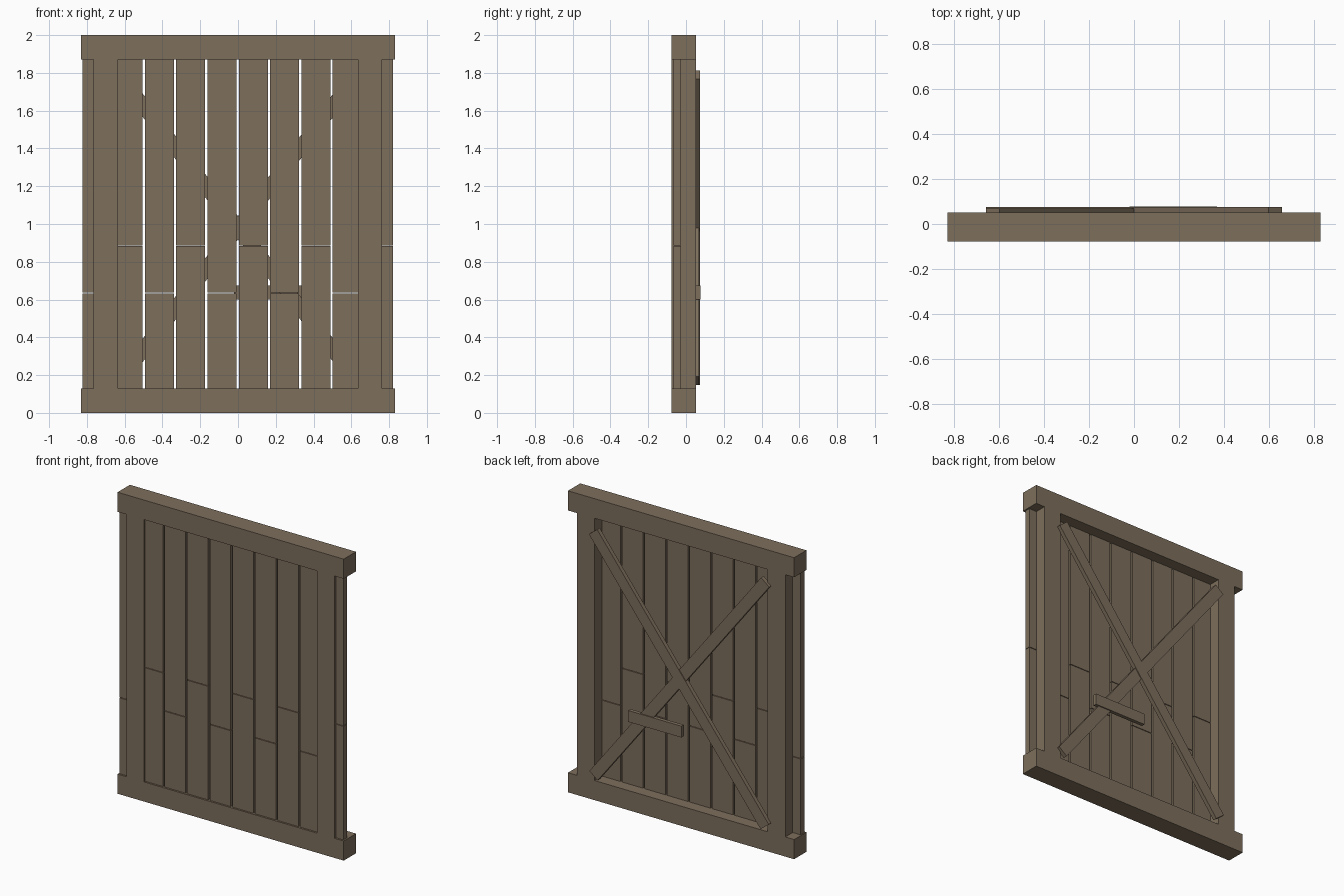
import bpy
import math

if "Cube" in bpy.data.objects:
    bpy.data.objects.remove(bpy.data.objects["Cube"])

wood = bpy.data.materials.new("weathered_brown_wood")
wood.diffuse_color = (0.205, 0.157, 0.107, 1.0)
wood.use_nodes = True
wood.node_tree.nodes["Principled BSDF"].inputs["Base Color"].default_value = wood.diffuse_color


def box(name, x, y, z, tilt=0.0):
    """Box from (min, max) ranges, optionally tilted about the y axis."""
    size = [b - a for a, b in (x, y, z)]
    centre = [(a + b) / 2 for a, b in (x, y, z)]
    bpy.ops.mesh.primitive_cube_add(size=1, location=centre)
    ob = bpy.context.object
    ob.name = name
    ob.scale = size
    bpy.ops.object.transform_apply(location=False, rotation=False, scale=True)
    ob.rotation_euler.y = tilt
    ob.data.materials.append(wood)
    return ob


FRAME_Y = (-0.077, 0.052)
RAIL = 0.13

# Top and bottom rails
box("bottom_rail", (-0.83, 0.83), FRAME_Y, (0, RAIL))
box("top_rail", (-0.83, 0.83), FRAME_Y, (2 - RAIL, 2))

# Upright stiles
box("left_stile", (-0.765, -0.636), FRAME_Y, (RAIL, 2 - RAIL))
box("right_stile", (0.634, 0.763), FRAME_Y, (RAIL, 2 - RAIL))

# Ten boards, each cut in two at alternating heights
PITCH, GAP, CUT = 0.1655, 0.012, 0.002
for i in range(10):
    cx = (i - 4.5) * PITCH - 0.002
    x = (cx - (PITCH - GAP) / 2, cx + (PITCH - GAP) / 2)
    joint = 0.885 if i % 2 else 0.635
    box(f"lower_board_{i + 1}", x, (-0.065, -0.026), (RAIL, joint - CUT))
    box(f"upper_board_{i + 1}", x, (-0.065, -0.026), (joint + CUT, 2 - RAIL))

# Crossed diagonal braces on the back
rise, run, width = 1.62, 1.26, 0.076
half = math.hypot(rise, run) / 2
angle = math.atan2(rise, run)
for name, sign, y in (("brace_over", -1, (0.047, 0.075)),
                      ("brace_under", 1, (0.042, 0.070))):
    box(name, (-half, half), y, (0.98 - width / 2, 0.98 + width / 2), sign * angle)

# Short patch board over the lower brace
box("patch_board", (-0.02, 0.37), (0.052, 0.077), (0.60, 0.675))
